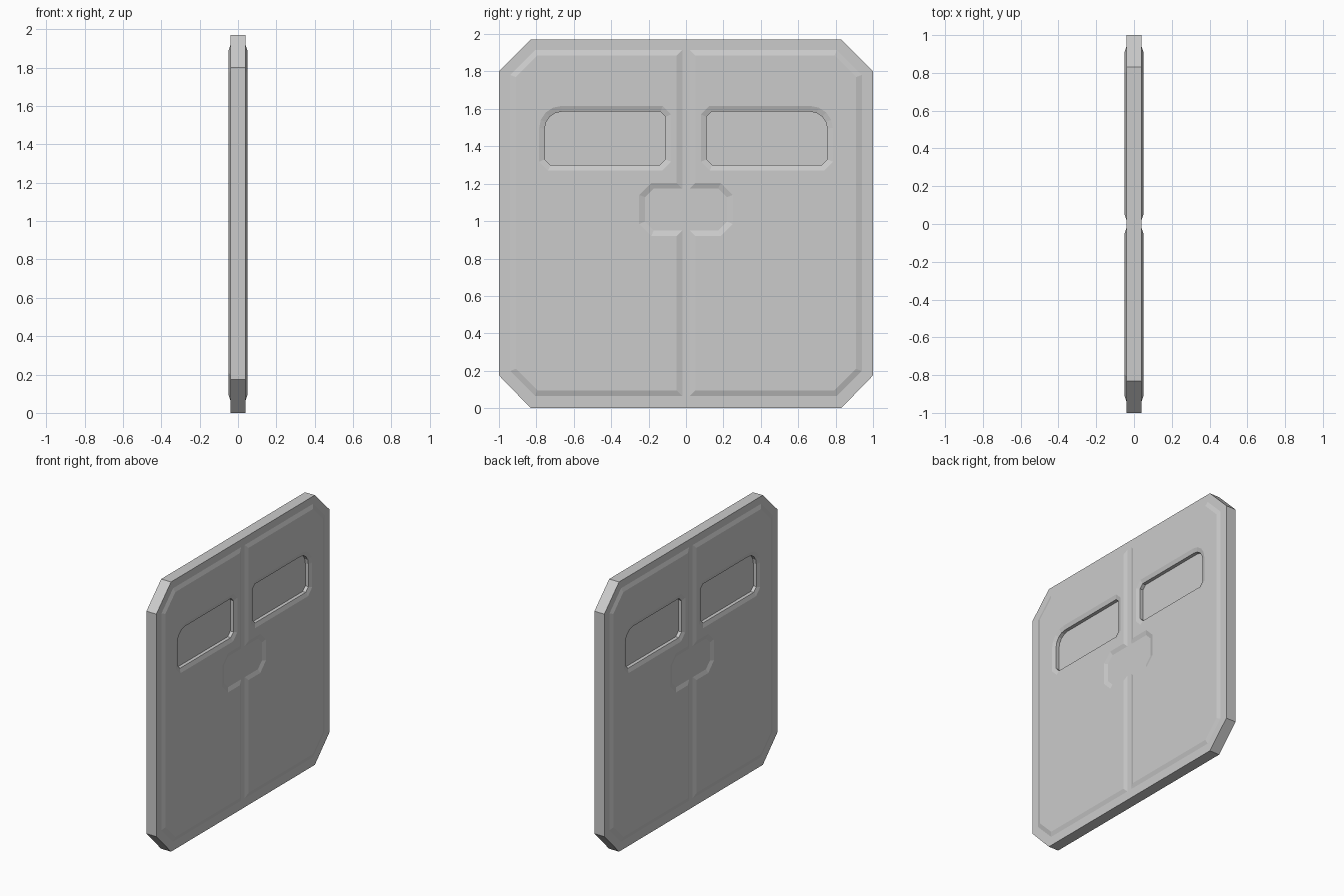
import bpy, bmesh, math
from mathutils import Vector

if "Cube" in bpy.data.objects:
    bpy.data.objects.remove(bpy.data.objects["Cube"])

CORE, RAISED, GLASS, SLOPE = 0.04, 0.05, 0.015, 0.03


def offset(pts, d):
    """Move a counter-clockwise outline inward by d (negative = outward)."""
    out = []
    n = len(pts)
    for i in range(n):
        a, b, c = (Vector(pts[(i + k) % n]) for k in (-1, 0, 1))
        u, v = (b - a).normalized(), (c - b).normalized()
        n1, n2 = Vector((-u.y, u.x)), Vector((-v.y, v.x))
        out.append(b + (n1 + n2) * d / (1 + n1.dot(n2)))
    return out


def loop(bm, pts, x, side=1):
    return [bm.verts.new((x, p[0] * side, p[1])) for p in pts]


def bridge(bm, a, b):
    for i in range(len(a)):
        j = (i + 1) % len(a)
        bm.faces.new((a[i], a[j], b[j], b[i]))


def fill(bm, loops):
    """Flat face bounded by an outer loop and optional holes."""
    edges = []
    for l in loops:
        for i in range(len(l)):
            pair = (l[i], l[(i + 1) % len(l)])
            edges.append(bm.edges.get(pair) or bm.edges.new(pair))
    bmesh.ops.triangle_fill(bm, edges=edges, use_beauty=True,
                            use_dissolve=False, normal=(1, 0, 0))


def finish(bm, name):
    bmesh.ops.recalc_face_normals(bm, faces=bm.faces[:])
    me = bpy.data.meshes.new(name)
    bm.to_mesh(me)
    bm.free()
    bpy.context.collection.objects.link(bpy.data.objects.new(name, me))


# Outlines in (y, z)
half_edge = [(0.83, 0), (1, 0.175), (1, 1.8), (0.83, 1.97)]
rim = half_edge + [(-y, z) for y, z in reversed(half_edge)]

# Base of one raised half, notched for the central recess
half = [(0.02, 0.065), (0.807, 0.065), (0.94, 0.198), (0.94, 1.782),
        (0.807, 1.915), (0.02, 1.915), (0.02, 1.175), (0.173, 1.175),
        (0.22, 1.128), (0.22, 0.997), (0.173, 0.95), (0.02, 0.95)]

# Window with one large rounded outer top corner
arc = [(0.665 + 0.09 * math.cos(t), 1.495 + 0.09 * math.sin(t))
       for t in (math.pi / 2 * k / 4 for k in range(5))]
window = [(0.14, 1.30), (0.725, 1.30), (0.755, 1.33)] + arc + \
         [(0.137, 1.585), (0.11, 1.558), (0.11, 1.33)]

# Door slab with raised halves on both faces
bm = bmesh.new()
rims, holes = [], {}
for s in (1, -1):
    outer = loop(bm, rim, s * CORE)
    rims.append(outer)
    bases = []
    for side in (1, -1):
        base = loop(bm, half, s * CORE, side)
        top = loop(bm, offset(half, SLOPE), s * RAISED, side)
        win_top = loop(bm, offset(window, -SLOPE), s * RAISED, side)
        win = loop(bm, window, s * CORE, side)
        bridge(bm, base, top)
        fill(bm, [top, win_top])
        bridge(bm, win_top, win)
        bases.append(base)
        holes[s, side] = win
    fill(bm, [outer] + bases)
bridge(bm, *rims)
for side in (1, -1):
    bridge(bm, holes[1, side], holes[-1, side])
finish(bm, "door_panel")

# Window panes set into the openings
for side, name in ((1, "window_pane_right"), (-1, "window_pane_left")):
    bm = bmesh.new()
    a, b = (loop(bm, window, x, side) for x in (GLASS, -GLASS))
    bridge(bm, a, b)
    bm.faces.new(a)
    bm.faces.new(b)
    finish(bm, name)
